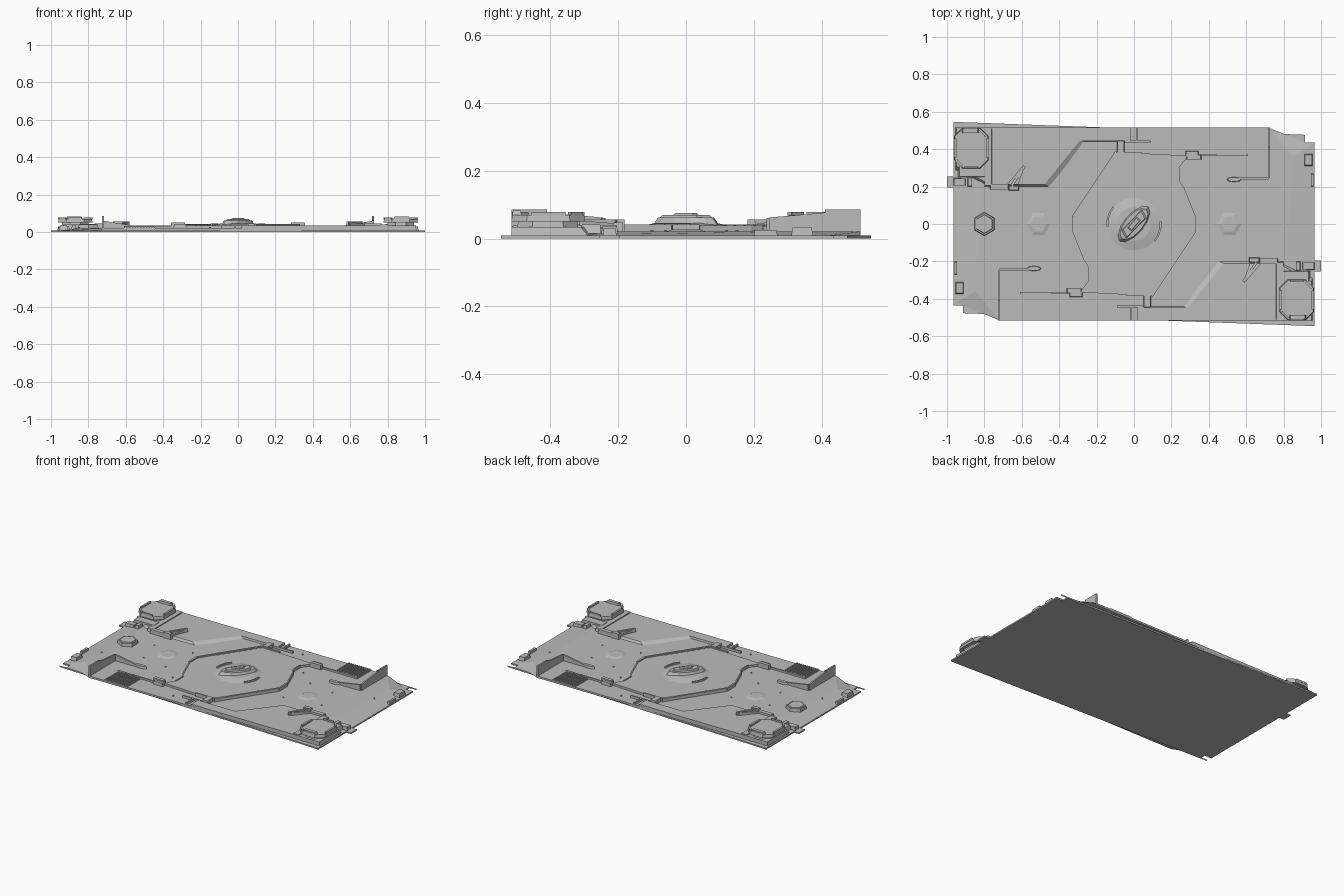
import bpy, bmesh, math
from mathutils import Matrix, Vector

old = bpy.data.objects.get("Cube")
if old:
    bpy.data.objects.remove(old)

grey = bpy.data.materials.new("plain grey")
grey.use_nodes = True
grey.diffuse_color = (0.5, 0.5, 0.5, 1)
grey.node_tree.nodes["Principled BSDF"].inputs["Base Color"].default_value = (0.5, 0.5, 0.5, 1)

FLOOR, PLATEAU, ARENA = 0.021, 0.034, 0.035
TURN = Matrix.Rotation(math.pi, 4, 'Z')


def prism(name, pts, z0, z1, top=None, pair=True):
    """Upright prism; top may be an outline or a scale, z1 may be a height rule."""
    c = sum((Vector(p) for p in pts), Vector((0, 0))) / len(pts)
    if top is None:
        top = pts
    elif not isinstance(top, list):
        top = [c + (Vector(p) - c) * top for p in pts]
    rise = z1 if callable(z1) else (lambda x, y: z1)
    bm = bmesh.new()
    low = [bm.verts.new((p[0], p[1], z0)) for p in pts]
    high = [bm.verts.new((p[0], p[1], rise(p[0], p[1]))) for p in top]
    bm.faces.new(low)
    bm.faces.new(high)
    n = len(pts)
    for i in range(n):
        j = (i + 1) % n
        bm.faces.new((low[i], low[j], high[j], high[i]))
    bmesh.ops.recalc_face_normals(bm, faces=bm.faces)
    mesh = bpy.data.meshes.new(name)
    bm.to_mesh(mesh)
    bm.free()
    mesh.materials.append(grey)
    ob = bpy.data.objects.new(name, mesh)
    bpy.context.collection.objects.link(ob)
    if pair:
        twin = bpy.data.objects.new(name + "_opposite", mesh)
        twin.matrix_world = TURN
        bpy.context.collection.objects.link(twin)
    return ob


def rect(x0, x1, y0, y1):
    return [(x0, y0), (x1, y0), (x1, y1), (x0, y1)]


def box(name, x0, x1, y0, y1, z0, z1, **kw):
    return prism(name, rect(x0, x1, y0, y1), z0, z1, **kw)


def ring(cx, cy, rx, ry, n, start=0.0):
    return [(cx + rx * math.cos(start + math.tau * i / n),
             cy + ry * math.sin(start + math.tau * i / n)) for i in range(n)]


def strip(name, a, b, width, z0, z1, **kw):
    a, b = Vector(a), Vector(b)
    d = (b - a).normalized() * width / 2
    s = Vector((-d.y, d.x))
    return prism(name, [a - s, b - s, b + s, a + s], z0, z1, **kw)


def turned(pts):
    return [(-x, -y) for x, y in pts]


# Thin base plate with locking tabs and notches
half = [(-0.965, 0.546), (-0.965, 0.255), (-1, 0.255), (-1, 0.195), (-0.965, 0.195),
        (-0.965, -0.435), (-0.915, -0.435), (-0.915, -0.475), (-0.965, -0.475)]
prism("base_plate", half + turned(half), 0, 0.009, pair=False)

# Ground slab, thinning out toward the two ends
ground = [(-0.95, 0.515), (-0.95, -0.42), (-0.72, -0.515)]
ground_top = [(-0.8, 0.515), (-0.85, -0.36), (-0.72, -0.515)]
prism("ground", ground + turned(ground), 0.009, FLOOR,
      top=ground_top + turned(ground_top), pair=False)

# Raised corner plateau with a sloped diagonal bank
prism("plateau",
      [(-0.955, 0.515), (-0.955, 0.29), (-0.77, 0.19), (-0.43, 0.19), (-0.25, 0.44), (-0.02, 0.44), (-0.02, 0.515)],
      0.009, PLATEAU,
      top=[(-0.95, 0.515), (-0.95, 0.31), (-0.77, 0.21), (-0.48, 0.21), (-0.29, 0.445), (-0.02, 0.445), (-0.02, 0.515)])

# Central arena with a raised edge along its long sides
side = [(0.29, 0.365), (-0.095, 0.385), (-0.265, 0.13), (-0.325, 0.04), (-0.325, -0.04),
        (-0.265, -0.19), (-0.24, -0.23), (-0.24, -0.3)]
prism("arena_floor", side + turned(side), FLOOR - 0.005, ARENA, pair=False)
for i in range(1, 4):
    strip("arena_rim", side[i], side[i + 1], 0.012, FLOOR, ARENA + 0.007)
for i in range(4, 7):
    strip("arena_kerb", side[i], side[i + 1], 0.008, FLOOR, ARENA + 0.004)
for i in range(9):
    p = Vector(side[1]).lerp(Vector(side[2]), (i + 0.5) / 9)
    box("rim_stud", p.x + 0.009, p.x + 0.016, p.y - 0.004, p.y + 0.004, ARENA, ARENA + 0.005)

# Central mound: two smooth tiers, a hull-shaped block and curved fins
mound = prism("mound", ring(0, 0, 0.15, 0.15, 32), ARENA - 0.002, 0.046, top=0.6, pair=False)
for f in mound.data.polygons:
    f.use_smooth = len(f.vertices) == 4
axis = Matrix.Rotation(math.radians(50), 2)


def spun(pts):
    return [axis @ Vector(p) for p in pts]


prism("monument_base", spun(ring(0, 0, 0.12, 0.055, 12)), 0.04, 0.062, top=0.85, pair=False)
prism("monument_block", spun([(-0.09, -0.018), (0.07, -0.03), (0.09, 0.018), (-0.07, 0.03)]),
      0.06, 0.07, top=0.85, pair=False)
prism("monument_cap", spun(rect(-0.04, 0.04, -0.014, 0.014)), 0.068, 0.076, top=0.8, pair=False)
for a in (140, 155, 170):
    p, q = [(0.143 * math.cos(math.radians(t)), 0.143 * math.sin(math.radians(t))) for t in (a, a + 15)]
    strip("mound_fin", p, q, 0.01, ARENA, 0.045)

# Shallow hexagonal pads and the single hexagonal well
prism("hex_pad", ring(-0.51, 0, 0.072, 0.075, 6), FLOOR - 0.002, FLOOR + 0.006, top=0.6)
prism("hex_well", ring(-0.8, 0, 0.063, 0.065, 6, math.pi / 6), 0.015, 0.04, top=0.93, pair=False)
prism("hex_well_lid", ring(-0.8, 0, 0.05, 0.052, 6, math.pi / 6), 0.04, 0.044, top=0.95, pair=False)

# Eight-sided corner tower with a wider cap and broken parapet
c = 0.045


def octagon(x0, x1, y0, y1):
    return [(x0 + c, y0), (x1 - c, y0), (x1, y0 + c), (x1, y1 - c),
            (x1 - c, y1), (x0 + c, y1), (x0, y1 - c), (x0, y0 + c)]


cap = octagon(-0.962, -0.778, 0.297, 0.515)
prism("tower_drum", octagon(-0.945, -0.795, 0.315, 0.5), 0.02, 0.055, top=0.93)
prism("tower_cap", cap, 0.05, 0.07, top=0.97)
centre = Vector((-0.87, 0.406))
for i in range(8):
    a, b = [centre + (Vector(p) - centre) * 0.93 for p in (cap[i], cap[(i + 1) % 8])]
    if i % 4 != 1:
        strip("parapet", a.lerp(b, 0.08), a.lerp(b, 0.92), 0.012, 0.068, 0.079)
box("tower_vent", -0.92, -0.83, 0.485, 0.512, 0.068, 0.083, top=0.85)
box("tower_footing", -0.8, -0.76, 0.2, 0.515, 0.015, 0.04, top=0.97)
box("tower_step", -0.94, -0.78, 0.25, 0.31, 0.015, 0.042, top=0.9)

# Slanted bunker beside the tower
box("bunker_grille", -0.77, -0.67, 0.185, 0.215, 0.02, 0.047, top=0.95)
box("bunker_block", -0.67, -0.615, 0.18, 0.205, 0.02, 0.057, top=0.92)
strip("bunker_wall", (-0.655, 0.205), (-0.585, 0.31), 0.014, 0.02, 0.056)
prism("bunker_roof", [(-0.68, 0.21), (-0.62, 0.21), (-0.585, 0.305), (-0.6, 0.305)],
      0.03, lambda x, y: 0.045 + (y - 0.21) * 0.08)

# Tall wedge wall with a low return and rounded end
box("wedge_wall", -0.726, -0.716, -0.515, -0.245, 0.009,
    lambda x, y: 0.086 if y < -0.4 else 0.062)
box("wedge_wall_crest", -0.726, -0.716, -0.515, -0.41, 0.06, 0.086)
box("return_wall", -0.72, -0.56, -0.25, -0.238, FLOOR - 0.002, lambda x, y: 0.06 if x < -0.65 else 0.034)
prism("return_wall_end", ring(-0.535, -0.238, 0.04, 0.014, 8), FLOOR - 0.002, 0.036, top=0.85)

# Ribbed stair ramp
box("stair_bed", -0.61, -0.445, -0.512, -0.37, 0.015, 0.026)
for i in range(11):
    x = -0.606 + i * 0.015
    box("stair_rib", x, x + 0.008, -0.51, -0.372, 0.024, 0.031)
box("stair_kerb", -0.61, -0.35, -0.374, -0.364, FLOOR - 0.002, 0.032)

# Cover blocks at the arena entrances
box("entry_block", -0.36, -0.28, -0.37, -0.345, FLOOR - 0.002, 0.05, top=0.92)
box("entry_foot", -0.345, -0.275, -0.39, -0.36, FLOOR - 0.002, 0.042, top=0.9)
box("gate_post", -0.09, -0.052, 0.38, 0.447, FLOOR - 0.002, 0.046, top=0.93)
box("gate_sill", -0.1, 0.04, 0.376, 0.386, FLOOR - 0.002, 0.043)
box("gate_bar", -0.05, 0.09, 0.437, 0.446, FLOOR - 0.002, 0.036)
box("gate_fin", 0.01, 0.02, 0.44, 0.515, FLOOR - 0.002, 0.036)

# Small fittings along the short ends
box("tab_bracket", -0.965, -0.9, 0.205, 0.245, 0.008, 0.03, top=0.9)
box("tab_clamp", -0.89, -0.865, 0.2, 0.25, 0.012, 0.036, top=0.85)
box("end_box", -0.955, -0.91, -0.375, -0.31, 0.008, 0.034, top=0.85)
box("end_rail", -0.96, -0.945, -0.27, -0.2, 0.008, 0.026, top=0.9)

# Scattered ground studs
for x, y in [(-0.65, 0.06), (-0.6, -0.12), (-0.4, 0.1), (-0.42, -0.15), (-0.85, -0.2), (-0.3, -0.25), (-0.15, -0.46)]:
    prism("ground_stud", ring(x, y, 0.005, 0.005, 6), FLOOR - 0.002, FLOOR + 0.005)
